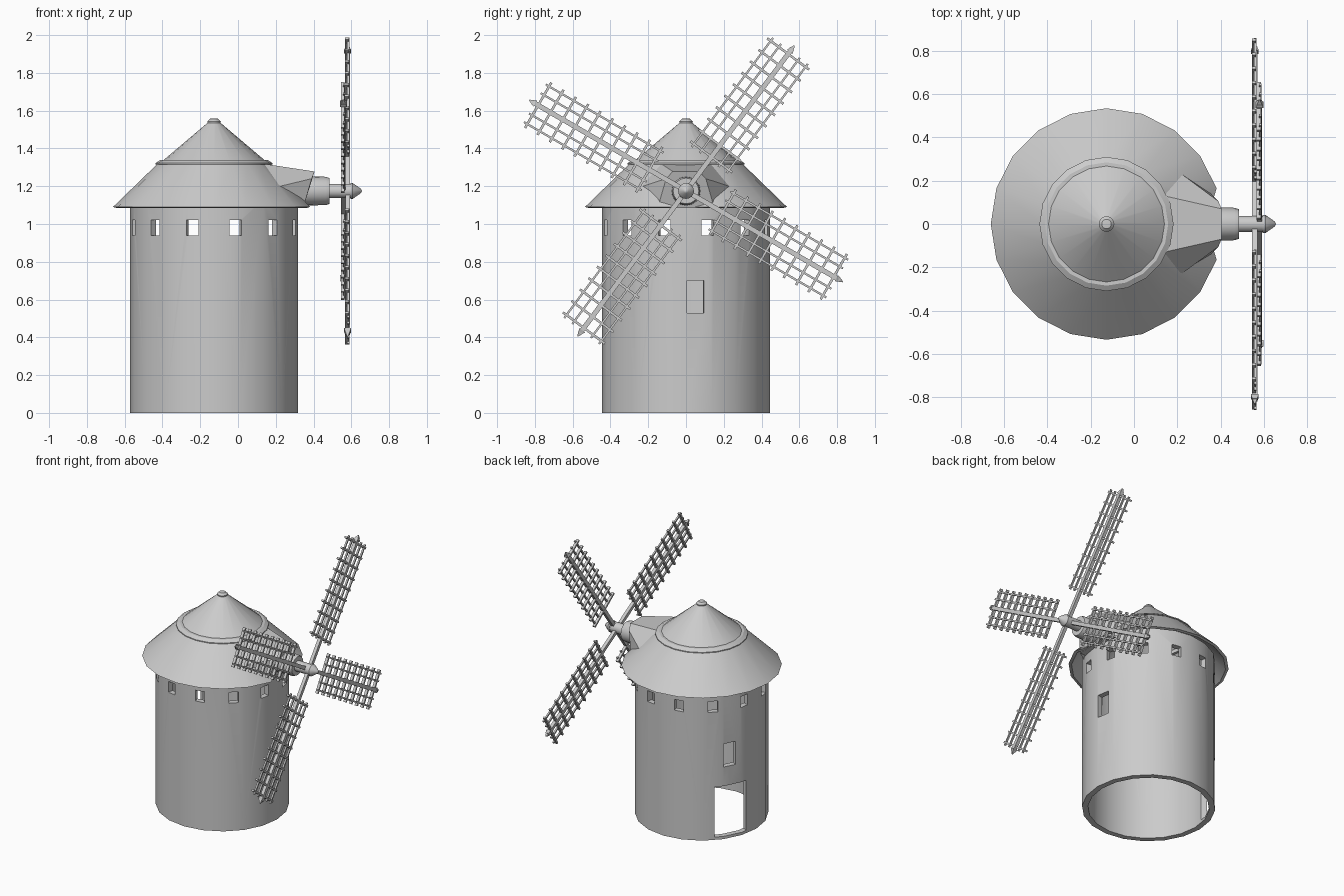
import bpy, bmesh
from math import sin, cos, pi, radians
from mathutils import Matrix, Vector

cube = bpy.data.objects.get("Cube")
if cube:
    bpy.data.objects.remove(cube, do_unlink=True)

stone = bpy.data.materials.new("pale_grey")
stone.use_nodes = True
GREY = (0.6, 0.6, 0.6, 1)
stone.diffuse_color = GREY
stone.node_tree.nodes["Principled BSDF"].inputs["Base Color"].default_value = GREY

AXIS = -0.127      # x of the tower axis
HUB_Z = 1.175      # height of the windshaft
SIDES = 20


def finish(name, bm, smooth=True):
    bmesh.ops.recalc_face_normals(bm, faces=bm.faces)
    mesh = bpy.data.meshes.new(name)
    bm.to_mesh(mesh)
    bm.free()
    mesh.materials.append(stone)
    obj = bpy.data.objects.new(name, mesh)
    bpy.context.collection.objects.link(obj)
    bpy.ops.object.select_all(action='DESELECT')
    obj.select_set(True)
    bpy.context.view_layer.objects.active = obj
    if smooth:
        bpy.ops.object.shade_smooth_by_angle(angle=radians(30))
    return obj


def lathe(profile, sides=SIDES, closed=False, matrix=None):
    """Spin (radius, height) points about z; ends on the axis become fans."""
    bm = bmesh.new()
    rings = []
    for r, z in profile:
        if r == 0:
            rings.append([bm.verts.new((0, 0, z))] * sides)
        else:
            rings.append([bm.verts.new((r * cos(2 * pi * i / sides), r * sin(2 * pi * i / sides), z))
                          for i in range(sides)])
    pairs = list(zip(rings, rings[1:])) + ([(rings[-1], rings[0])] if closed else [])
    for a, b in pairs:
        for i in range(sides):
            j = (i + 1) % sides
            bm.faces.new(dict.fromkeys((a[i], a[j], b[j], b[i])))
    bm.transform(matrix or Matrix.Translation((AXIS, 0, 0)))
    return bm


def box(bm, size, matrix):
    bmesh.ops.create_cube(bm, size=1, matrix=matrix @ Matrix.Diagonal((*size, 1)))


# Hollow tower wall
tower = finish("tower_wall", lathe([(0.445, 0), (0.445, 1.13), (0.405, 1.13), (0.405, 0)], closed=True), False)

# Openings: ring of small windows, two taller windows, one doorway
openings = [(15 + 30 * k, 0.94, 1.02, 0.066) for k in range(12)]
openings += [(6.5, 0.53, 0.70, 0.09), (150, 0.53, 0.70, 0.09), (152, 0.02, 0.39, 0.235)]
bm = bmesh.new()
for angle, low, high, width in openings:
    m = (Matrix.Translation((AXIS, 0, 0)) @ Matrix.Rotation(radians(angle), 4, 'Z')
         @ Matrix.Translation((0.43, 0, (low + high) / 2)))
    box(bm, (0.2, width, high - low), m)
cutter = finish("opening_cutter", bm, False)
cutter.hide_render = True
bpy.context.view_layer.objects.active = tower
cut = tower.modifiers.new("openings", 'BOOLEAN')
cut.operation, cut.solver, cut.object = 'DIFFERENCE', 'EXACT', cutter
bpy.ops.object.modifier_apply(modifier=cut.name)
bpy.data.objects.remove(cutter, do_unlink=True)
tower.select_set(True)
bpy.ops.object.shade_smooth_by_angle(angle=radians(30))

# Lower roof skirt, trimmed where the dormer comes through
bm = lathe([(0.535, 1.09), (0.30, 1.318), (0.28, 1.318), (0.515, 1.085)], closed=True)
for v in bm.verts:
    if abs(v.co.y) < 0.01 and v.co.x > 0.3:
        v.co.x -= 0.075
finish("roof_skirt", bm)

# Raised ring and upper cone with its knob
finish("roof_ring", lathe([(0.29, 1.312), (0.31, 1.316), (0.31, 1.322), (0.285, 1.338), (0.268, 1.338),
                           (0.268, 1.312)], closed=True))
finish("roof_cone", lathe([(0.275, 1.332), (0.035, 1.535), (0.036, 1.543), (0.022, 1.557), (0, 1.56)]))

# Dormer lofted from a wide section inside the roof to a leaning front
half_front = [(0.345, 0.15, 1.085), (0.39, 0.105, 1.24), (0.405, 0.07, 1.278)]
half_back = [(0.12, 0.30, 1.09), (0.14, 0.29, 1.18), (0.14, 0.13, 1.318)]
bm = bmesh.new()
sections = [[bm.verts.new(p) for p in half] + [bm.verts.new((x, -y, z)) for x, y, z in reversed(half)]
            for half in (half_front, half_back)]
front, back = sections
bm.faces.new(front)
for i in range(len(front) - 1):
    bm.faces.new((front[i], front[i + 1], back[i + 1], back[i]))
soffit = [bm.verts.new((0.29, y, 1.088)) for y in (-0.16, 0.16)]
bm.faces.new((front[0], front[-1], soffit[0], soffit[1]))
finish("dormer", bm)

# Windshaft: collar, axle and pointed nose along +x
along_x = Matrix.Translation((0, 0, HUB_Z)) @ Matrix.Rotation(pi / 2, 4, 'Y')
finish("shaft_collar", lathe([(0, 0.30), (0.078, 0.30), (0.075, 0.465), (0.068, 0.485), (0, 0.485)], 16,
                             matrix=along_x))
finish("shaft", lathe([(0, 0.45), (0.038, 0.45), (0.038, 0.60), (0, 0.60)], 16, matrix=along_x))
finish("shaft_nose", lathe([(0, 0.595), (0.042, 0.595), (0.042, 0.607), (0.012, 0.65), (0, 0.656)], 16,
                           matrix=along_x))


# Lattice sails: local y runs along the arm, local z across it
def sail_pair(name, x, angle):
    bm = bmesh.new()
    for turn in (0, 180):
        m = Matrix.Translation((x, 0, HUB_Z)) @ Matrix.Rotation(radians(angle + turn), 4, 'X')
        box(bm, (0.024, 0.94, 0.026), m @ Matrix.Translation((0, 0.47, 0)))
        # Pointed arm tip
        tip = (m @ Matrix.Translation((0, 0.94, 0)) @ Matrix.Rotation(-pi / 2, 4, 'X')
               @ Matrix.Rotation(pi / 4, 4, 'Z'))
        bmesh.ops.create_cone(bm, cap_ends=True, segments=4, radius1=0.026, radius2=0.004,
                              depth=0.04, matrix=tip)
        # Long rails
        for offset in (-0.115, -0.062, 0.062, 0.115):
            box(bm, (0.012, 0.72, 0.011), m @ Matrix.Translation((0.003, 0.565, offset)))
        # Cross bars
        for k in range(10):
            box(bm, (0.02, 0.013, 0.277), m @ Matrix.Translation((-0.003, 0.225 + 0.0755 * k, 0)))
    finish(name, bm, False)


sail_pair("steep_sails", 0.58, 53.3)
sail_pair("shallow_sails", 0.558, 149.9)
